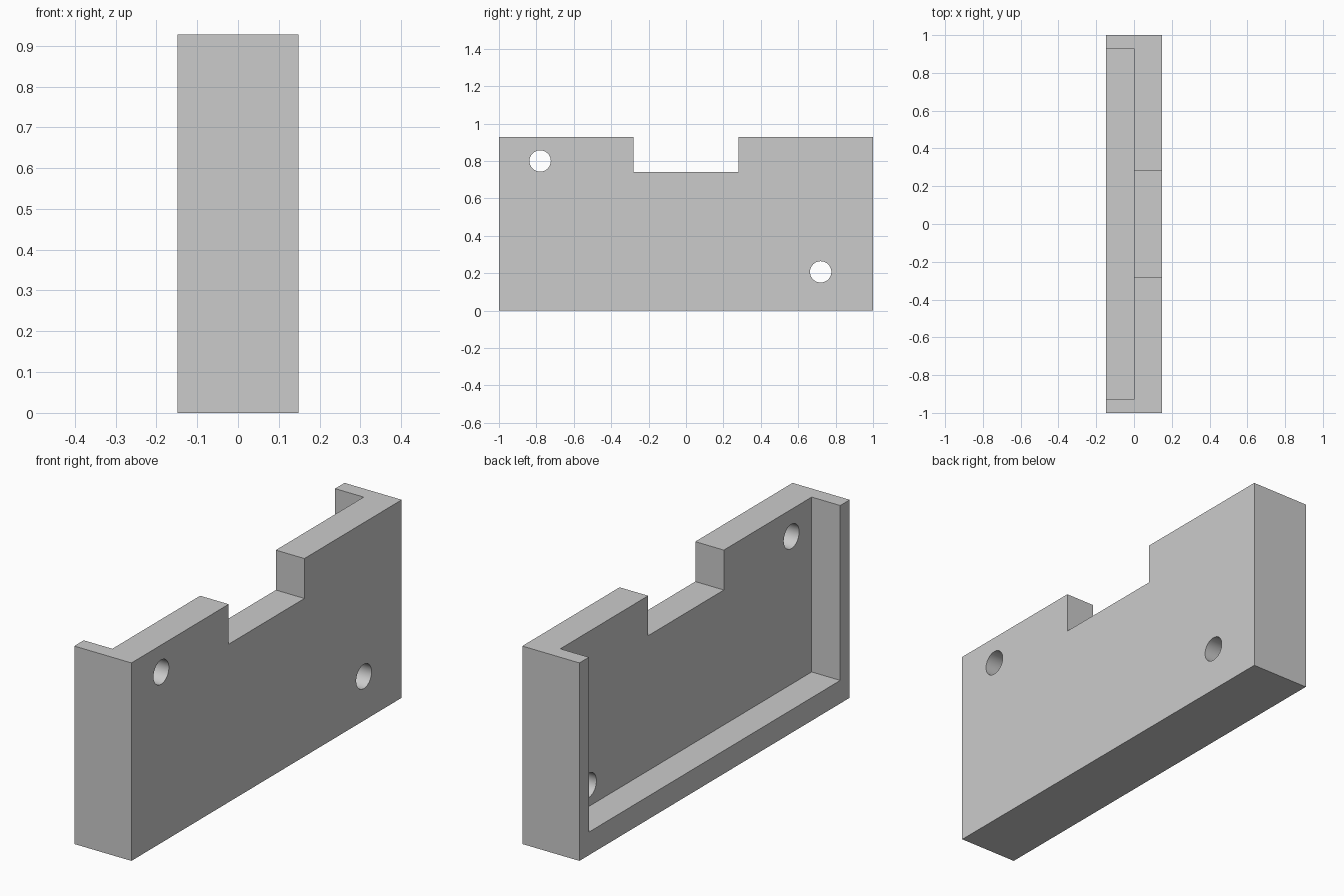
import bpy
from math import pi, radians

cube = bpy.data.objects.get("Cube")
if cube:
    bpy.data.objects.remove(cube, do_unlink=True)

HALF_DEPTH, HEIGHT = 0.148, 0.927
WALL, LIP = 0.07, 0.108

grey = bpy.data.materials.new("light grey")
grey.use_nodes = True
colour = (0.6, 0.6, 0.6, 1)
grey.diffuse_color = colour
grey.node_tree.nodes["Principled BSDF"].inputs["Base Color"].default_value = colour


def box(name, low, high):
    centre = [(a + b) / 2 for a, b in zip(low, high)]
    bpy.ops.mesh.primitive_cube_add(size=1, location=centre)
    obj = bpy.context.object
    obj.name = name
    obj.scale = [b - a for a, b in zip(low, high)]
    bpy.ops.object.transform_apply(location=True, rotation=True, scale=True)
    obj.data.materials.append(grey)
    return obj


def hole(name, y, z):
    bpy.ops.mesh.primitive_cylinder_add(vertices=48, radius=0.057, depth=1,
                                        location=(0, y, z), rotation=(0, pi / 2, 0))
    obj = bpy.context.object
    obj.name = name
    obj.data.materials.append(grey)
    return obj


# Solid block that becomes the tray
tray = box("bracket_tray", (-HALF_DEPTH, -1, 0), (HALF_DEPTH, 1, HEIGHT))

# Open-topped recess, top notch and two screw holes
cutters = [
    box("recess_cutter", (-1, WALL - 1, LIP), (0, 1 - WALL, 2)),
    box("notch_cutter", (-0.5, -0.28, 0.74), (0.5, 0.28, 2)),
    hole("upper_hole_cutter", -0.78, 0.8),
    hole("lower_hole_cutter", 0.72, 0.207),
]
bpy.ops.object.select_all(action="DESELECT")
tray.select_set(True)
bpy.context.view_layer.objects.active = tray
for cutter in cutters:
    cutter.hide_render = True
    cut = tray.modifiers.new(cutter.name, "BOOLEAN")
    cut.operation = "DIFFERENCE"
    cut.solver = "EXACT"
    cut.object = cutter
    bpy.ops.object.modifier_apply(modifier=cut.name)
    bpy.data.objects.remove(cutter, do_unlink=True)

# Round hole walls, crisp edges elsewhere
bpy.ops.object.shade_smooth_by_angle(angle=radians(30))
